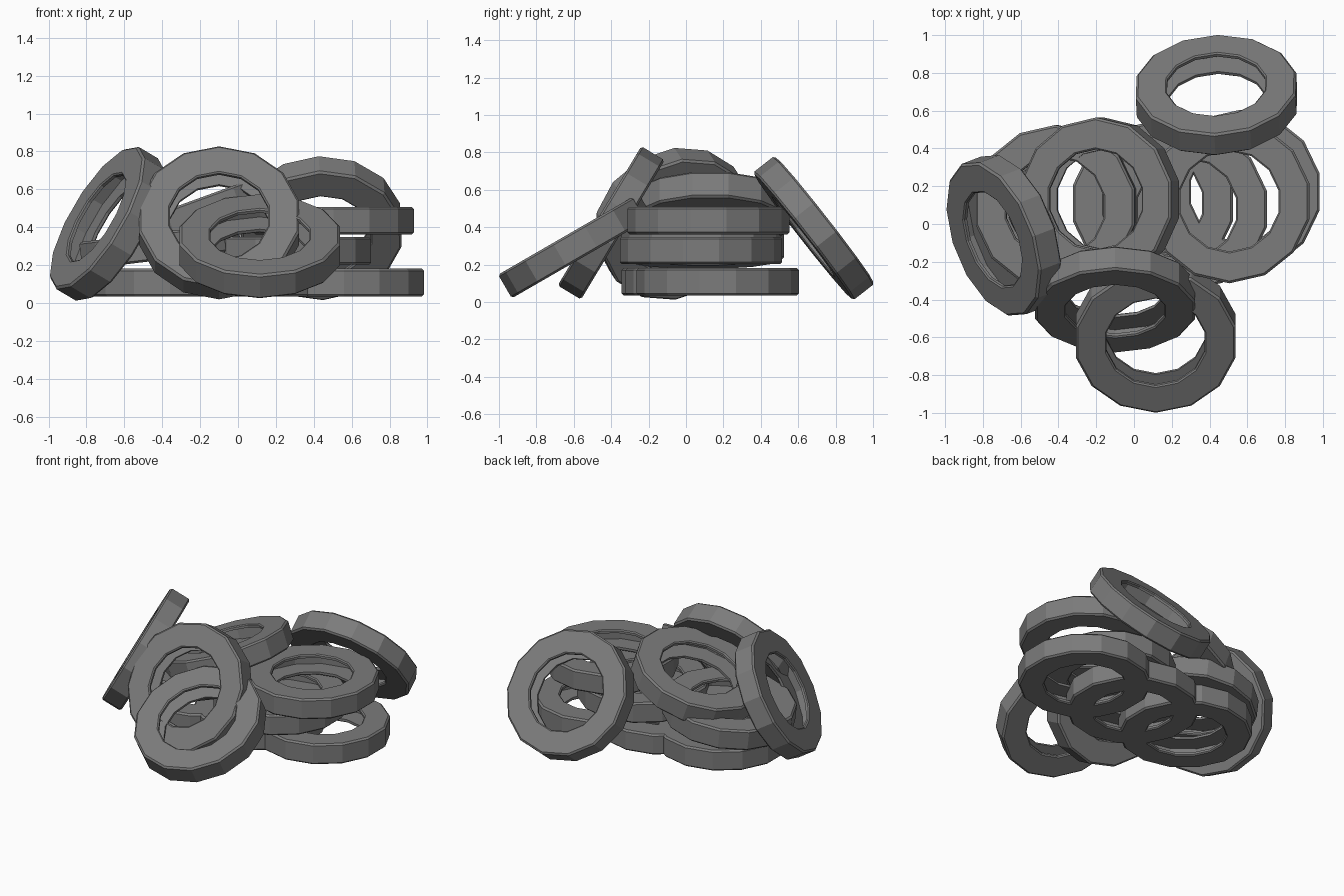
import bpy, bmesh
from math import sin, cos, tau, radians
from mathutils import Vector

if "Cube" in bpy.data.objects:
    bpy.data.objects.remove(bpy.data.objects["Cube"])

SIDES = 14
# hollow tyre cross-section: outer tread with small chamfers, thin sidewalls, open cavity inside
PROFILE = [(0.266, -0.050), (0.266, -0.066), (0.274, -0.073), (0.422, -0.073), (0.434, -0.062),
           (0.434, 0.062), (0.422, 0.073), (0.274, 0.073), (0.266, 0.066), (0.266, 0.050),
           (0.395, 0.050), (0.395, -0.050)]

rubber = bpy.data.materials.new("rubber")
rubber.diffuse_color = (0.2, 0.2, 0.2, 1)
rubber.use_nodes = True
rubber.node_tree.nodes["Principled BSDF"].inputs["Base Color"].default_value = rubber.diffuse_color


def tyre_mesh():
    bm = bmesh.new()
    rings = []
    for i in range(SIDES):
        a = tau * (i + 0.5) / SIDES
        rings.append([bm.verts.new((r * cos(a), r * sin(a), z)) for r, z in PROFILE])
    n = len(PROFILE)
    for i in range(SIDES):
        p, q = rings[i], rings[(i + 1) % SIDES]
        for j in range(n):
            k = (j + 1) % n
            bm.faces.new((p[j], q[j], q[k], p[k]))
    bmesh.ops.recalc_face_normals(bm, faces=bm.faces[:])
    mesh = bpy.data.meshes.new("tyre")
    bm.to_mesh(mesh)
    bm.free()
    mesh.materials.append(rubber)
    return mesh


MESH = tyre_mesh()


def tyre(name, loc, heading=0, tilt=0):
    """Tilt the tyre so its top face leans toward a compass heading (degrees from +x)."""
    ob = bpy.data.objects.new(name, MESH)
    h, t = radians(heading), radians(tilt)
    normal = Vector((sin(t) * cos(h), sin(t) * sin(h), cos(t)))
    ob.rotation_mode = 'QUATERNION'
    ob.rotation_quaternion = Vector((0, 0, 1)).rotation_difference(normal)
    ob.location = loc
    bpy.context.collection.objects.link(ob)


# flat stacked tyres
tyre("bottom_tyre_right", (0.56, 0.17, 0.108))
tyre("bottom_tyre_middle", (0.10, 0.11, 0.108))
tyre("bottom_tyre_left", (-0.36, 0.09, 0.108))
tyre("middle_tyre_right", (0.28, 0.08, 0.275))
tyre("middle_tyre_left", (-0.41, 0.09, 0.30), 180, 7)
tyre("top_tyre_right", (0.505, 0.12, 0.435))
# sloping tyre on top of the pile
tyre("top_tyre_sloped", (-0.18, 0.13, 0.485), 180, 20)
# tyres leaning against the pile
tyre("front_tyre_steep", (-0.10, -0.40, 0.423), -90, 59)
tyre("front_tyre_low", (0.115, -0.592, 0.30), -90, 30)
tyre("back_tyre", (0.437, 0.683, 0.395), 93, 52)
tyre("left_tyre", (-0.69, -0.06, 0.418), 201, 61)
